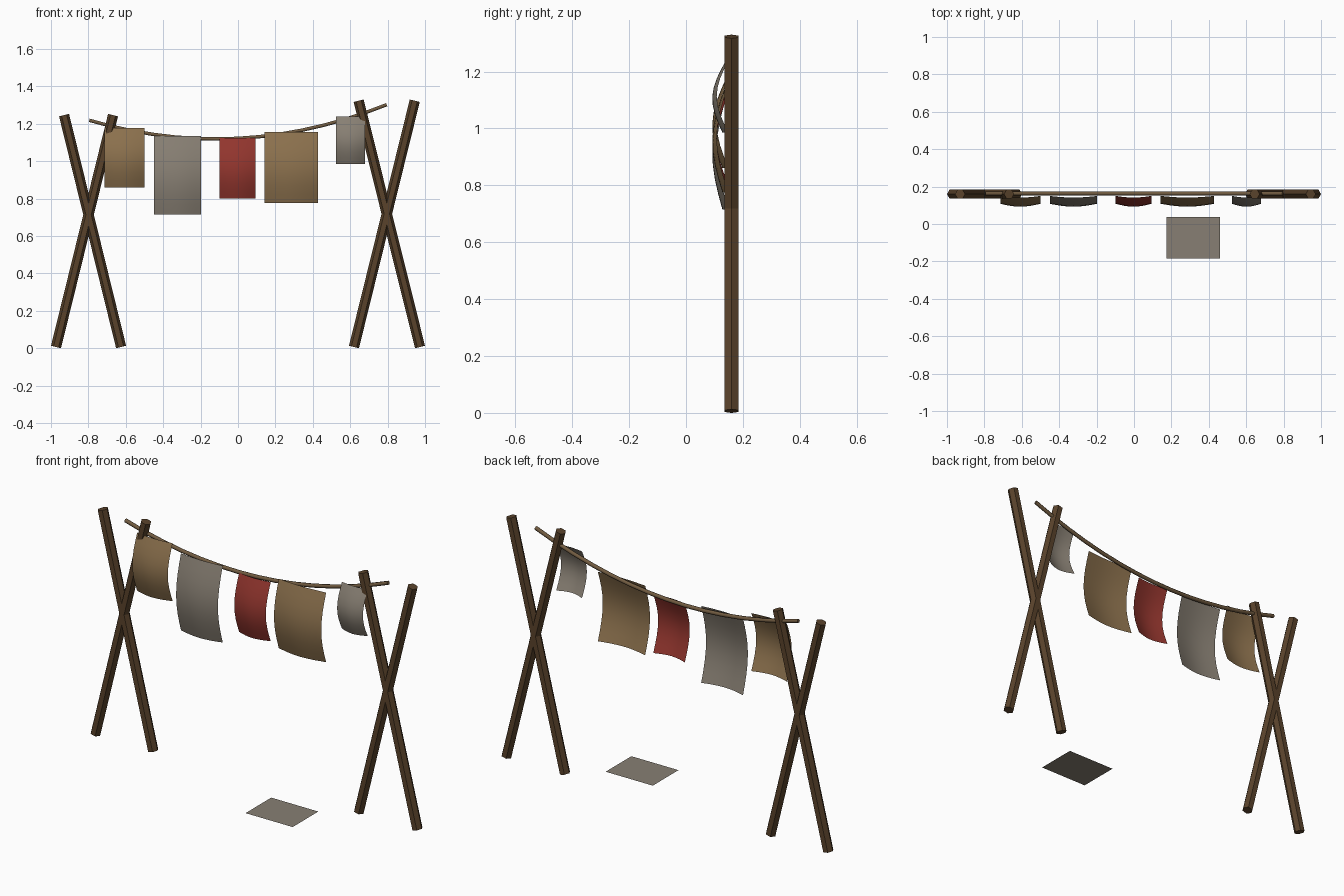
import bpy, bmesh, math
from mathutils import Vector

if "Cube" in bpy.data.objects:
    bpy.data.objects.remove(bpy.data.objects["Cube"])

POST_Y = 0.16
POST_R = 0.0275


def material(name, rgb):
    m = bpy.data.materials.new(name)
    m.diffuse_color = (*rgb, 1)
    m.use_nodes = True
    m.node_tree.nodes["Principled BSDF"].inputs["Base Color"].default_value = m.diffuse_color
    return m


WOOD = material("dark wood", (0.100, 0.055, 0.024))
ROPE = material("rope brown", (0.165, 0.105, 0.052))
GREY = material("grey cloth", (0.245, 0.213, 0.172))
TAN = material("tan cloth", (0.262, 0.165, 0.075))
RED = material("red cloth", (0.290, 0.036, 0.027))


def finish(name, bm, mat, smooth=False):
    bmesh.ops.recalc_face_normals(bm, faces=bm.faces)
    me = bpy.data.meshes.new(name)
    bm.to_mesh(me)
    bm.free()
    me.materials.append(mat)
    for p in me.polygons:
        p.use_smooth = smooth
    ob = bpy.data.objects.new(name, me)
    bpy.context.collection.objects.link(ob)
    return ob


# Six-sided post between two points, edges pointing along x
def post(name, x0, x1, top):
    a = Vector((x0, POST_Y, 0.0065))
    b = Vector((x1, POST_Y, top))
    d = (b - a).normalized()
    side = Vector((0, 1, 0)).cross(d)
    bm = bmesh.new()
    rings = []
    for c in (a, b):
        rings.append([bm.verts.new(c + POST_R * (math.cos(t) * side + math.sin(t) * Vector((0, 1, 0))))
                      for t in (i * math.pi / 3 for i in range(6))])
    lo, hi = rings
    for i in range(6):
        j = (i + 1) % 6
        bm.faces.new((lo[i], lo[j], hi[j], hi[i]))
    bm.faces.new(lo)
    bm.faces.new(hi)
    finish(name, bm, WOOD)


# Crossed post pairs, the right pair slightly taller
post("left_outer_post", -0.973, -0.668, 1.246)
post("left_inner_post", -0.625, -0.930, 1.246)
post("right_outer_post", 0.973, 0.645, 1.323)
post("right_inner_post", 0.620, 0.945, 1.323)

# Sagging rope
cu = bpy.data.curves.new("rope", 'CURVE')
cu.dimensions = '3D'
cu.bevel_depth = 0.0105
cu.bevel_resolution = 1
cu.use_fill_caps = True
sp = cu.splines.new('POLY')
N = 14
sp.points.add(N)
for i, p in enumerate(sp.points):
    x = -0.795 + 1.59 * i / N
    p.co = (x, POST_Y + 0.003, 1.262 + 0.0525 * x - 0.14 * (1 - (x / 0.8) ** 2), 1)
cu.materials.append(ROPE)
rope = bpy.data.objects.new("rope", cu)
bpy.context.collection.objects.link(rope)
bpy.context.view_layer.objects.active = rope
rope.select_set(True)
bpy.ops.object.convert(target='MESH')


# Hanging cloth: grid billowing towards the front
def cloth(name, x0, x1, z0, z1, mat, n=8):
    bm = bmesh.new()
    g = []
    for r in range(n + 1):
        v = r / n
        row = []
        for c in range(n + 1):
            u = c / n
            y = 0.15 - 0.042 * math.sin(math.pi * v) - 0.022 * math.sin(math.pi * u) * (0.4 + 0.6 * v)
            row.append(bm.verts.new((x0 + (x1 - x0) * u, y, z1 + (z0 - z1) * v)))
        g.append(row)
    for r in range(n):
        for c in range(n):
            bm.faces.new((g[r][c], g[r + 1][c], g[r + 1][c + 1], g[r][c + 1]))
    finish(name, bm, mat, True)


cloth("tan_cloth_left", -0.715, -0.50, 0.86, 1.177, TAN)
cloth("grey_cloth_large", -0.45, -0.197, 0.715, 1.135, GREY)
cloth("red_cloth", -0.098, 0.093, 0.80, 1.123, RED)
cloth("tan_cloth_right", 0.142, 0.428, 0.775, 1.155, TAN)
cloth("grey_cloth_small", 0.524, 0.68, 0.985, 1.24, GREY)

# Fallen cloth lying flat
bm = bmesh.new()
bm.faces.new([bm.verts.new((x, y, 0.01)) for x, y in
              ((0.175, -0.185), (0.46, -0.185), (0.46, 0.037), (0.175, 0.037))])
finish("fallen_cloth", bm, GREY)
